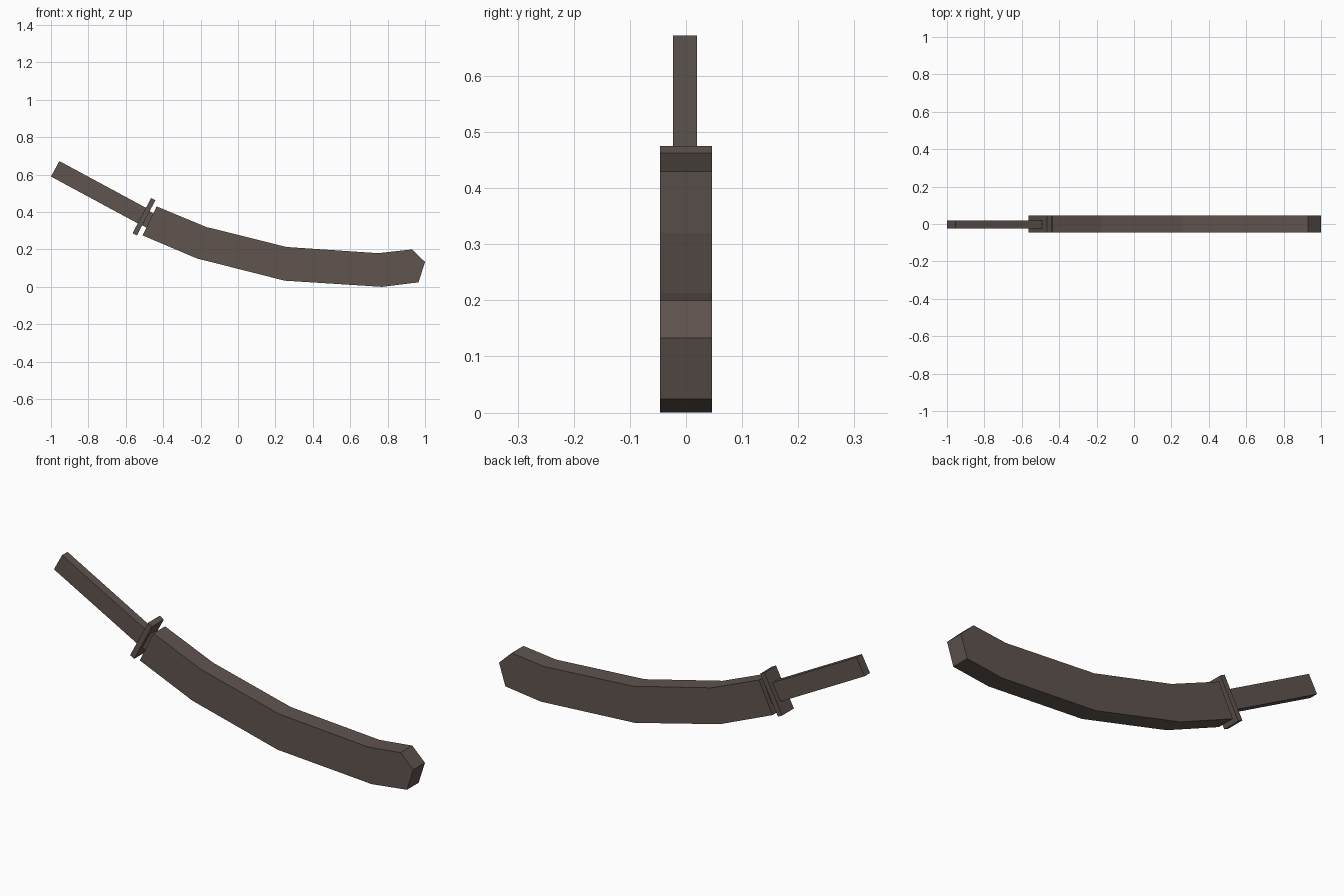
import bpy, bmesh
from mathutils import Vector

if "Cube" in bpy.data.objects:
    bpy.data.objects.remove(bpy.data.objects["Cube"])

# One dark brown-grey colour for the whole sword
mat = bpy.data.materials.new("dark_brown_grey")
mat.diffuse_color = (0.115, 0.089, 0.079, 1)
mat.use_nodes = True
mat.node_tree.nodes["Principled BSDF"].inputs["Base Color"].default_value = mat.diffuse_color


def prism(name, outline, y0, y1):
    """Extrude an x-z outline from y0 to y1."""
    bm = bmesh.new()
    face = bm.faces.new([bm.verts.new((x, y0, z)) for x, z in outline])
    ext = bmesh.ops.extrude_face_region(bm, geom=[face])
    moved = [v for v in ext["geom"] if isinstance(v, bmesh.types.BMVert)]
    bmesh.ops.translate(bm, verts=moved, vec=(0, y1 - y0, 0))
    bmesh.ops.recalc_face_normals(bm, faces=bm.faces)
    mesh = bpy.data.meshes.new(name)
    bm.to_mesh(mesh)
    bm.free()
    mesh.materials.append(mat)
    obj = bpy.data.objects.new(name, mesh)
    bpy.context.collection.objects.link(obj)
    return obj


def bar(start, end, width):
    """Outline of a straight bar between two x-z points."""
    a, b = Vector(start), Vector(end)
    d = (b - a).normalized()
    n = Vector((-d.y, d.x)) * width / 2
    return [a + n, b + n, b - n, a - n]


# Curved blade: back edge, clipped tip, then cutting edge
prism("blade", [(-0.435, 0.43), (-0.17, 0.32), (0.26, 0.213), (0.75, 0.18),
                (0.93, 0.20), (1.0, 0.133), (0.965, 0.024), (0.77, 0.0),
                (0.25, 0.033), (-0.22, 0.152), (-0.51, 0.275)], -0.046, 0.046)

# Guard plate across the blade
prism("guard", bar((-0.453, 0.469), (-0.552, 0.281), 0.026), -0.046, 0.046)

# Collar joining guard and blade
prism("collar", bar((-0.51, 0.378), (-0.46, 0.348), 0.085), -0.022, 0.021)

# Straight handle
prism("handle", bar((-0.9775, 0.631), (-0.503, 0.375), 0.094), -0.023, 0.020)
